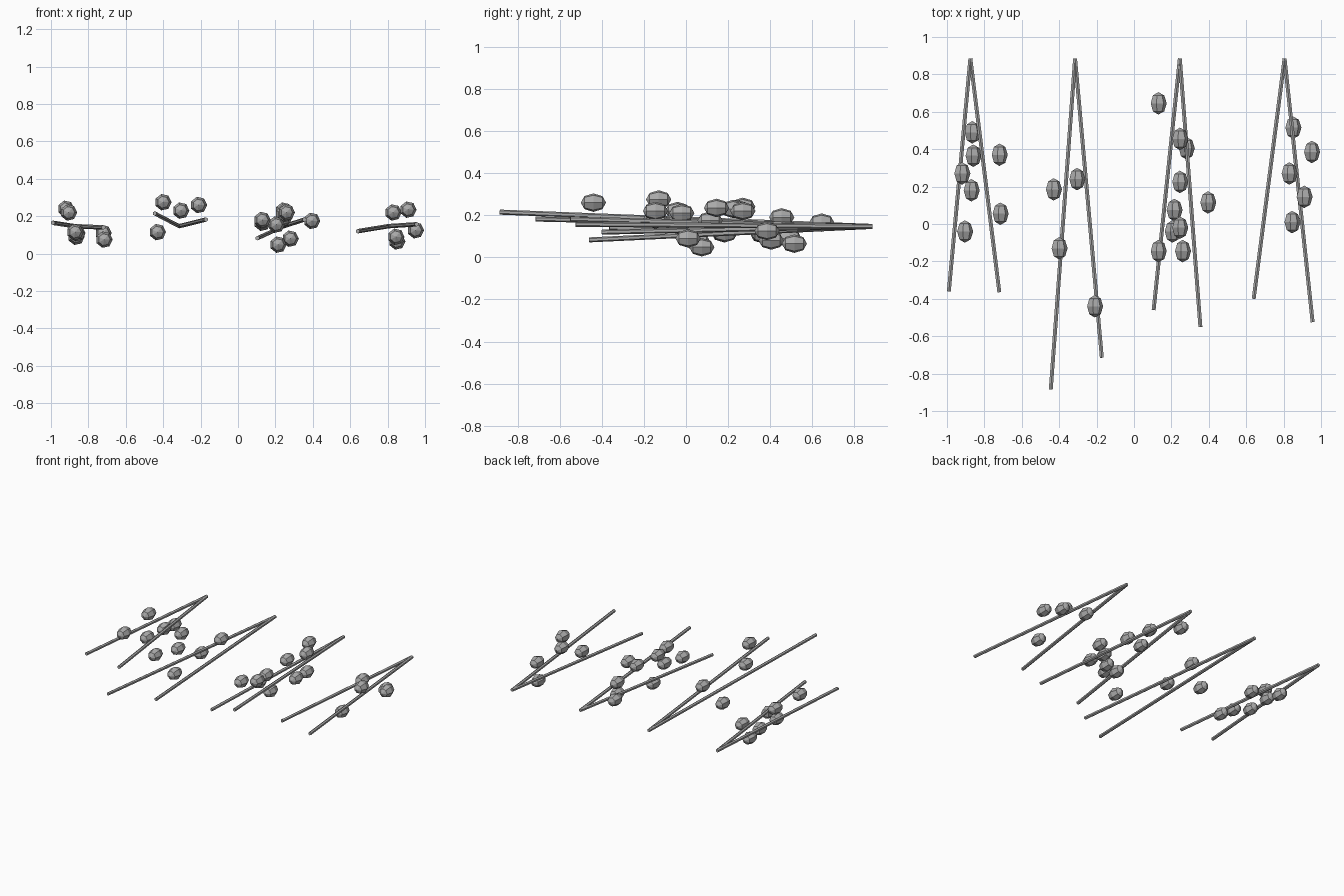
import bpy
import bmesh
from math import pi
from mathutils import Matrix, Vector

cube = bpy.data.objects.get("Cube")
if cube:
    bpy.data.objects.remove(cube, do_unlink=True)

ROD_RADIUS = 0.012
BEAD_RADIUS = 0.045
BEAD_LENGTH = 0.06


def make_material(name, colour):
    mat = bpy.data.materials.new(name)
    mat.use_nodes = True
    mat.diffuse_color = colour
    mat.node_tree.nodes["Principled BSDF"].inputs["Base Color"].default_value = colour
    return mat


grey = make_material("plain grey", (0.4, 0.4, 0.4, 1))


def finish(name, bm):
    """Turn a bmesh into a flat shaded grey object."""
    mesh = bpy.data.meshes.new(name)
    bm.to_mesh(mesh)
    bm.free()
    mesh.materials.append(grey)
    obj = bpy.data.objects.new(name, mesh)
    bpy.context.collection.objects.link(obj)
    return obj


def add_rod(name, start, end):
    """Thin six-sided rod between two points."""
    start, end = Vector(start), Vector(end)
    along = end - start
    turn = along.to_track_quat("Z", "Y").to_matrix().to_4x4()
    bm = bmesh.new()
    bmesh.ops.create_cone(
        bm, cap_ends=True, segments=6, radius1=ROD_RADIUS, radius2=ROD_RADIUS,
        depth=along.length,
        matrix=Matrix.Translation((start + end) / 2) @ turn)
    finish(name, bm)


def add_bead(name, centre):
    """Low-poly ball stretched along y, with its poles front and back."""
    stretch = Matrix.Diagonal((BEAD_RADIUS, BEAD_LENGTH, BEAD_RADIUS, 1))
    turn = Matrix.Rotation(pi / 2, 4, "Y") @ Matrix.Rotation(pi / 2, 4, "X")
    bm = bmesh.new()
    bmesh.ops.create_uvsphere(bm, u_segments=7, v_segments=4, radius=1,
                              matrix=Matrix.Translation(centre) @ stretch @ turn)
    finish(name, bm)


# Each cluster: apex x, the two rod ends, and the bead centres
clusters = [
    (-0.875,
     [(-0.99, -0.36, 0.165), (-0.72, -0.365, 0.14)],
     [(-0.865, 0.49, 0.09), (-0.86, 0.365, 0.11), (-0.92, 0.27, 0.24),
      (-0.87, 0.18, 0.115), (-0.905, -0.04, 0.22), (-0.72, 0.37, 0.11),
      (-0.715, 0.055, 0.075)]),
    (-0.315,
     [(-0.445, -0.885, 0.215), (-0.172, -0.715, 0.182)],
     [(-0.43, 0.185, 0.115), (-0.305, 0.24, 0.23), (-0.4, -0.13, 0.275),
      (-0.21, -0.44, 0.26)]),
    (0.245,
     [(0.105, -0.46, 0.083), (0.355, -0.55, 0.182)],
     [(0.13, 0.645, 0.165), (0.245, 0.455, 0.19), (0.28, 0.405, 0.08),
      (0.245, 0.225, 0.23), (0.395, 0.115, 0.175), (0.215, 0.075, 0.048),
      (0.205, -0.04, 0.155), (0.245, -0.02, 0.21), (0.13, -0.145, 0.18),
      (0.26, -0.145, 0.22)]),
    (0.805,
     [(0.64, -0.4, 0.12), (0.955, -0.525, 0.157)],
     [(0.85, 0.515, 0.065), (0.95, 0.385, 0.125), (0.83, 0.27, 0.22),
      (0.91, 0.145, 0.235), (0.845, 0.01, 0.09)]),
]

for number, (apex_x, ends, beads) in enumerate(clusters, 1):
    apex = (apex_x, 0.885, 0.147)
    for side, end in zip(("right", "left"), ends):
        add_rod(f"{side}_rod_{number}", apex, end)
    for index, centre in enumerate(beads, 1):
        add_bead(f"bead_{number}_{index}", centre)
